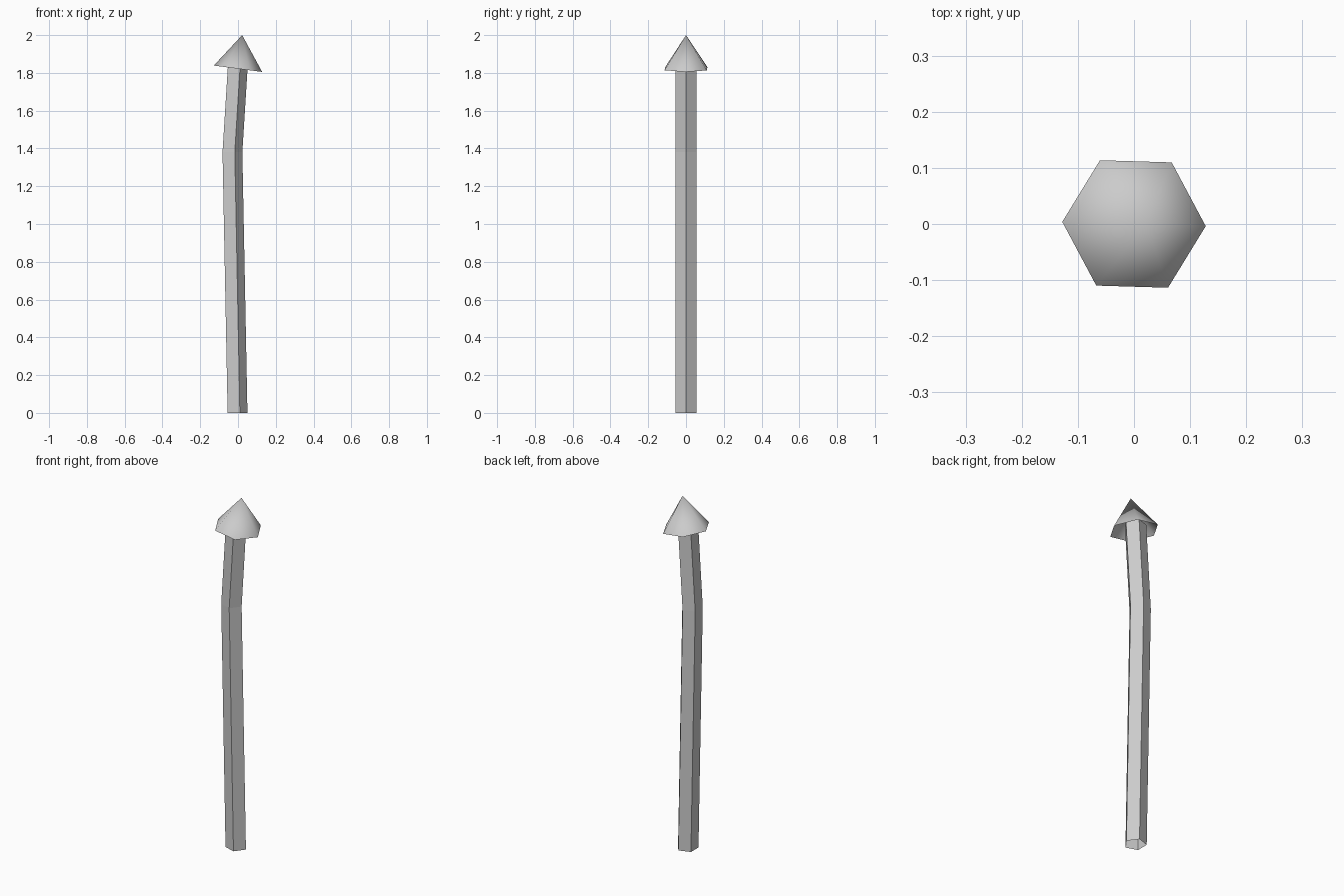
import bpy
import bmesh
from math import radians, cos, sin, tau
from mathutils import Matrix, Vector

default = bpy.data.objects.get("Cube")
if default:
    bpy.data.objects.remove(default, do_unlink=True)

grey = bpy.data.materials.new("light_grey")
grey.use_nodes = True
colour = (0.6, 0.6, 0.6, 1)
grey.diffuse_color = colour
grey.node_tree.nodes["Principled BSDF"].inputs["Base Color"].default_value = colour


def ring(bm, centre, radius, sides, turn=0.0, tilt=0.0):
    """Regular polygon of vertices, tilted about the y axis."""
    frame = Matrix.Translation(centre) @ Matrix.Rotation(tilt, 4, 'Y')
    angles = [turn + tau * i / sides for i in range(sides)]
    return [bm.verts.new(frame @ Vector((radius * cos(a), radius * sin(a), 0)))
            for a in angles]


def finish(bm, name, smooth):
    mesh = bpy.data.meshes.new(name)
    for face in bm.faces:
        face.smooth = smooth
    bm.to_mesh(mesh)
    bm.free()
    mesh.materials.append(grey)
    obj = bpy.data.objects.new(name, mesh)
    bpy.context.collection.objects.link(obj)
    return obj


# Stem: open five-sided tube with one kink, its end tucked inside the cap
bm = bmesh.new()
path = [(-0.008, 0, 0), (-0.035, 0, 1.38), (-0.005, 0, 1.86)]
rings = [ring(bm, p, 0.058, 5) for p in path]
for low, high in zip(rings, rings[1:]):
    for i in range(5):
        j = (i + 1) % 5
        bm.faces.new((low[i], low[j], high[j], high[i]))
finish(bm, "stem", False)

# Cap: hollow, tilted six-sided cone
bm = bmesh.new()
rim = ring(bm, (0, 0, 1.822), 0.129, 6, radians(-1.7), radians(7.5))
tip = bm.verts.new((0.022, 0, 2))
for i in range(6):
    bm.faces.new((rim[i], rim[(i + 1) % 6], tip))
finish(bm, "cap", True)
